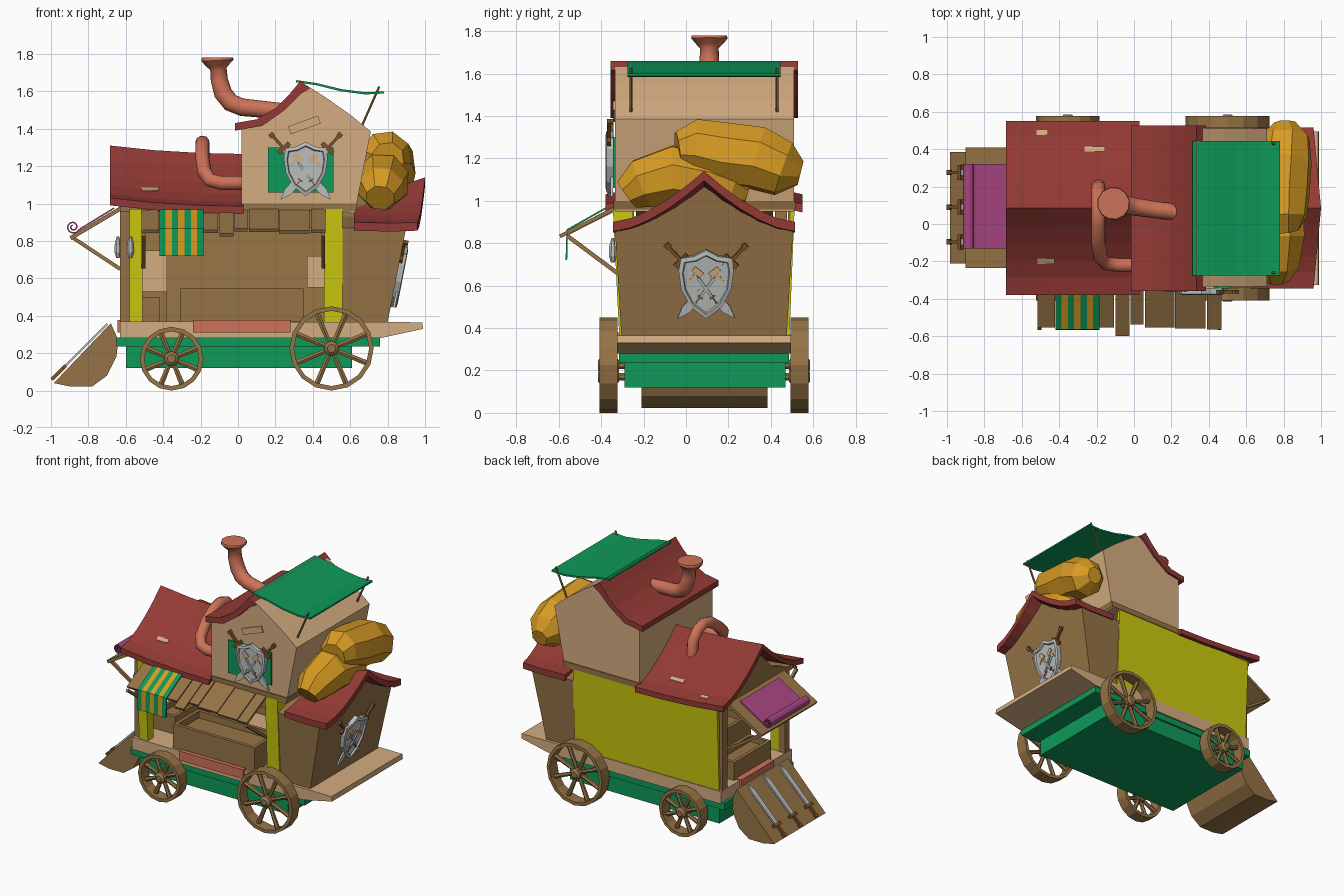
import bpy, bmesh, math
from mathutils import Vector, Matrix

if "Cube" in bpy.data.objects:
    bpy.data.objects.remove(bpy.data.objects["Cube"])

def material(name, r, g, b):
    m = bpy.data.materials.new(name)
    lin = lambda c: (c / 255 / 12.92) if c < 10 else ((c / 255 + 0.055) / 1.055) ** 2.4
    m.diffuse_color = (lin(r), lin(g), lin(b), 1)
    m.use_nodes = True
    m.node_tree.nodes["Principled BSDF"].inputs["Base Color"].default_value = m.diffuse_color
    return m

RED, GREEN = material("roof_red", 148, 58, 53), material("green", 14, 153, 88)
YELLOW, WOOD = material("wall_yellow", 204, 202, 15), material("wood", 150, 116, 70)
TAN, SALMON = material("plaster_tan", 213, 173, 129), material("clay_salmon", 205, 115, 88)
GOLD, SILVER = material("sack_gold", 215, 155, 35), material("silver", 188, 190, 190)
PURPLE, BRONZE = material("cloth_purple", 168, 70, 130), material("hilt_brown", 122, 82, 42)
C = 0.085  # centre line of the wagon body in y

def loft(name, rings, mat, cyc=False, M=None, smooth=False):
    bm = bmesh.new()
    vs = [[bm.verts.new(M @ Vector(p) if M else p) for p in r] for r in rings]
    n, k = len(rings), len(rings[0])
    for i in range(n if cyc else n - 1):
        a, b = vs[i], vs[(i + 1) % n]
        for j in range(k):
            bm.faces.new((a[j], a[(j + 1) % k], b[(j + 1) % k], b[j]))
    if not cyc:
        bm.faces.new(vs[0])
        bm.faces.new(vs[-1])
    bmesh.ops.recalc_face_normals(bm, faces=bm.faces[:])
    me = bpy.data.meshes.new(name)
    bm.to_mesh(me)
    bm.free()
    me.materials.append(mat)
    ob = bpy.data.objects.new(name, me)
    bpy.context.collection.objects.link(ob)
    if smooth:
        bpy.context.view_layer.objects.active = ob
        ob.select_set(True)
        bpy.ops.object.shade_smooth_by_angle(angle=math.radians(50))
        ob.select_set(False)
    return ob

def prism(name, outline, axis, a, b, mat, M=None):
    put = {'x': lambda p, t: (t, p[0], p[1]), 'y': lambda p, t: (p[0], t, p[1]),
           'z': lambda p, t: (p[0], p[1], t)}[axis]
    return loft(name, [[put(p, t) for p in outline] for t in (a, b)], mat, M=M)

def box(name, x0, x1, y0, y1, z0, z1, mat, M=None):
    return prism(name, [(x0, y0), (x1, y0), (x1, y1), (x0, y1)], 'z', z0, z1, mat, M)

def tray(name, x0, x1, y0, y1, z0, z1, rim, depth):
    rect = lambda d, z: [(x0 + d, y0 + d, z), (x1 - d, y0 + d, z), (x1 - d, y1 - d, z), (x0 + d, y1 - d, z)]
    loft(name, [rect(0, z0), rect(0, z1), rect(rim, z1), rect(rim, z1 - depth)], WOOD)

def strip(path, t):  # closed outline of a thin sheet following a 2D path
    off = []
    for i, p in enumerate(path):
        a, b = path[max(i - 1, 0)], path[min(i + 1, len(path) - 1)]
        d = Vector((b[0] - a[0], b[1] - a[1])).normalized()
        off.append((p[0] - d.y * t, p[1] + d.x * t))
    return list(path) + off[::-1]

def tube(name, pts, radii, mat, sides=12, smooth=False):
    pts = [Vector(p) for p in pts]
    if not isinstance(radii, (list, tuple)):
        radii = [radii] * len(pts)
    rings, q, last = [], None, Vector((0, 0, 1))
    for i, p in enumerate(pts):
        t = (pts[min(i + 1, len(pts) - 1)] - pts[max(i - 1, 0)]).normalized()
        turn = last.rotation_difference(t)
        q, last = (turn @ q if q else turn), t
        ang = [2 * math.pi * (j + 0.5) / sides for j in range(sides)]
        rings.append([p + q @ Vector((radii[i] * math.cos(a), radii[i] * math.sin(a), 0)) for a in ang])
    return loft(name, rings, mat, smooth=smooth)

def frame(o, u, v, n):
    M = Matrix((u, v, n)).transposed().to_4x4()
    M.translation = o
    return M

def sword(name, M, a, b, n, w, g=0.04):
    d = Vector(b) - Vector(a)
    L = d.length
    S = M @ Matrix.Translation((a[0], a[1], n)) @ Matrix.Rotation(math.atan2(d.y, d.x), 4, 'Z')
    half = [(0, g * .35), (.05 * L, g * .35), (.05 * L, g * .2), (.2 * L, g * .2), (.2 * L, g), (.25 * L, g)]
    prism(name + "_hilt", half + [(x, -y) for x, y in half[::-1]], 'z', -g * .22, g * .22, BRONZE, S)
    prism(name + "_blade", [(.25 * L, w * .8), (.88 * L, w), (L, 0), (.88 * L, -w), (.25 * L, -w * .8)],
          'z', -.006, .006, SILVER, S)

def shield(name, M, w, h):  # heater shield with crossed swords and hammers
    half = [(0, .5), (.22, .41), (.46, .38), (.5, .2), (.45, -.08), (.28, -.33), (0, -.5)]
    out = half + [(-x, y) for x, y in half[-2:0:-1]]
    ring = lambda s, n: [(x * w * s, y * h * s, n) for x, y in out]
    loft(name, [ring(1, 0), ring(1, .03), ring(.86, .034), ring(.82, .022)], SILVER, M=M)
    for s in (-1, 1):
        sword(name + "_back_sword", M, (s * .19, .19), (-s * .135, -.165), .012 + s * .006, .022)
        sword(name + "_emblem_sword", M, (-s * .05, -.09), (s * .045, .04), .026, .007, .014)
        R = M @ Matrix.Translation((s * .04, .06, .022)) @ Matrix.Rotation(s * .7, 4, 'Z')
        box(name + "_emblem_hammer", -.026, .026, -.014, .014, 0, .008, TAN, R)
        box(name + "_emblem_handle", -.006, .006, -.06, 0, 0, .006, TAN, R)

# chassis and floor
box("chassis_lower", -.60, .61, -.29, .47, .12, .24, GREEN)
box("chassis_upper", -.65, .76, -.315, .485, .235, .285, GREEN)
prism("floor", [(-.63, .28), (.76, .28), (.99, .33), (.985, .365), (-.63, .37)], 'y', -.325, .495, TAN)
box("front_step_panel", -.24, .28, -.34, -.30, .31, .378, SALMON)
box("side_step_panel", -.645, -.60, -.10, .28, .31, .378, SALMON)

# wheels
for x, r, tag in ((-.355, .17, "small"), (.5, .225, "big")):
    tube(tag + "_axle", [(x, -.36, r), (x, .53, r)], .02, WOOD, 8)
    for y in (-.365, .535):
        def at(rad, k, dy, n=16):
            a = 2 * math.pi * k / n
            return (x + rad * math.cos(a), y + dy, r + rad * math.sin(a))
        loft(tag + "_wheel_rim", [[at(r, k, -.043), at(r, k, .043), at(r - .024, k, .043), at(r - .024, k, -.043)]
                                  for k in range(16)], WOOD, cyc=True)
        tube(tag + "_wheel_hub", [(x, y - .05, r), (x, y - .035, r), (x, y + .035, r), (x, y + .05, r)],
             [.022, .04, .04, .022], WOOD, 10)
        for k in range(8):
            tube(tag + "_wheel_spoke", [at(.02, k + .5, 0, 8), at(r - .015, k + .5, 0, 8)], [.013, .017], WOOD, 6)

# walls, posts and interior
prism("back_wall", [(.475, .365), (.488, .365), (.512, .97), (.495, .97)], 'x', -.61, .56, YELLOW)
prism("back_wall_lining", [(.462, .365), (.477, .365), (.497, .97), (.482, .97)], 'x', -.605, .56, WOOD)
for x0, x1 in ((-.58, -.51), (.46, .56)):
    prism("front_post", [(-.315, .365), (-.25, .365), (-.25, .97), (-.345, .97)], 'x', x0, x1, YELLOW)
for y0 in (-.30, .42):
    box("side_post", -.63, -.58, y0, y0 + .055, .365, .98, WOOD)
box("ceiling", -.63, .60, -.335, .50, .955, .99, WOOD)
box("front_header", -.51, .46, -.325, -.30, .87, .96, WOOD)
tray("front_counter", -.31, .35, -.31, -.02, .37, .545, .025, .05)
tray("side_counter", -.60, -.42, -.13, .30, .37, .50, .025, .04)
box("crate", -.52, -.38, .31, .46, .37, .53, WOOD)
box("left_plaster_patch", -.52, -.38, .455, .463, .53, .75, TAN)
box("right_plaster_patch", .37, .46, .455, .463, .55, .72, TAN)
prism("left_gable", [(-.33, .97), (-.10, 1.06), (C, 1.25), (.27, 1.06), (.50, .97)], 'x', -.63, -.60, WOOD)

# rear cabin, leaning outward
gable = [(-.305, .365), (-.335, .87), (-.13, .93), (C, 1.08), (.30, .93), (.505, .87), (.475, .365)]
loft("end_cabin", [[(.555, y, z) for y, z in gable],
                   [(.80 + .196 * (min(z, .95) - .365), y, z) for y, z in gable]], WOOD)

# flared gable roofs
def drop(t):
    return 1 - (1 - abs(t)) ** 1.6

def gable_roof(name, stations, half, t, lean):
    ts = [k / 5 for k in range(-5, 6)]
    rings = []
    for x, ridge, eave in stations:
        top = [(x - lean(x) * abs(s), C + s * half, ridge - (ridge - eave) * drop(s)) for s in ts]
        rings.append(top + [(a, b, c - t) for a, b, c in top[::-1]])
    loft(name, rings, RED)

gable_roof("left_roof", [(-.685, 1.31, 1.03), (-.45, 1.285, 1.005), (-.2, 1.27, .99), (.03, 1.265, .985)],
           .465, .04, lambda x: 0)
gable_roof("end_roof", [(.62, 1.05, .90), (.82, 1.08, .895), (1.0, 1.14, .90)], .43, .045,
           lambda x: .04 if x > .9 else 0)
for x, t, w in ((-.21, .68, .055), (-.49, .87, .03), (-.47, -.61, .045)):  # bare spots on the roof
    z = lambda s: 1.278 + (-.3 - x) * .06 - .28 * drop(s) + .004
    loft("roof_patch", [[(x + e * w, C + (t + d) * .465, z(t + d) + h) for e, d, h in
                         ((-1, -.03, 0), (-1, .03, 0), (-1, .03, .005), (-1, -.03, .005))],
                        [(x + w, C + (t + d) * .465, z(t + d) + h) for d, h in
                         ((-.03, 0), (.03, 0), (.03, .005), (-.03, .005))]], TAN)

# tower with its one-sided roof
prism("tower", [(.02, .95), (.625, .95), (.71, 1.385), (.6, 1.475), (.48, 1.56), (.37, 1.63), (.30, 1.56),
                (.23, 1.49), (.13, 1.43), (.02, 1.40)], 'y', -.335, .51, TAN)
prism("tower_trim", [(.01, .96), (.63, .96), (.64, 1.0), (.01, 1.0)], 'y', -.342, .517, WOOD)
prism("tower_roof", [(-.015, 1.43), (.10, 1.45), (.20, 1.51), (.28, 1.59), (.335, 1.658), (.385, 1.615),
                     (.34, 1.59), (.25, 1.50), (.13, 1.415), (-.015, 1.39)], 'y', -.357, .527, RED)
box("window_cloth", .16, .51, -.345, -.335, 1.06, 1.30, GREEN)
box("tower_plank", -.085, .085, -.022, .022, 0, .009, TAN,
    frame((.355, -.335, 1.42), (.94, 0, .34), (-.34, 0, .94), (0, -1, 0)))
shield("front_shield", frame((.362, -.345, 1.185), (1, 0, 0), (0, 0, 1), (0, -1, 0)), .235, .29)
shield("end_shield", frame((.848, .095, .61), (0, 1, 0), (.192, 0, .981), (.981, 0, -.192)), .26, .33)

# green canopy on the tower
prism("canopy", strip([(.31, 1.648), (.42, 1.632), (.55, 1.60), (.68, 1.583), (.78, 1.588)], .012),
      'y', -.275, .445, GREEN)
for y in (-.26, .43):
    tube("canopy_pole", [(.66, y, 1.41), (.755, y, 1.625)], .007, WOOD, 6)

# stove pipes
tube("tall_chimney", [(.26, .06, 1.49), (.12, .075, 1.505), (.02, .09, 1.515), (-.04, .10, 1.54), (-.08, .11, 1.59),
                      (-.10, .11, 1.66), (-.105, .11, 1.72), (-.108, .11, 1.735), (-.11, .11, 1.765),
                      (-.11, .11, 1.78)], [.045, .046, .048, .05, .05, .047, .045, .06, .088, .085], SALMON, 12, True)
tube("roof_pipe", [(.04, -.22, 1.11), (-.09, -.22, 1.11), (-.15, -.21, 1.125), (-.18, -.175, 1.17),
                   (-.19, -.10, 1.24), (-.19, -.01, 1.305), (-.19, .07, 1.325), (-.19, .14, 1.30),
                   (-.19, .19, 1.24), (-.19, .20, 1.12)], .038, SALMON, 12, True)

# sacks on the end roof
tube("upper_sack", [(.80, -.04, 1.24), (.79, .04, 1.25), (.79, .18, 1.22), (.80, .34, 1.20), (.81, .46, 1.15),
                    (.81, .54, 1.13)], [.09, .14, .155, .155, .135, .06], GOLD, 8)
tube("lower_sack", [(.76, -.28, 1.03), (.765, -.21, 1.08), (.77, -.06, 1.12), (.77, .10, 1.09), (.77, .22, 1.05),
                    (.77, .29, 1.03)], [.08, .125, .15, .14, .12, .06], GOLD, 8)

# front awning of staggered planks, with striped cloth
for i, (x0, x1, y1) in enumerate(((-.515, -.42, -.545), (-.42, -.26, -.55), (-.26, -.105, -.545), (-.10, -.02, -.59),
                                  (-.02, .055, -.53), (.06, .22, -.545), (.22, .385, -.55), (.39, .47, -.557))):
    lift = .004 * (i % 2)
    prism("awning_plank", strip([(y1, .95 + (y1 + .34) * .52 + lift), (-.335, .95 + lift)], .018), 'x', x0, x1 - .003, WOOD)
for x in (-.505, .455):
    tube("awning_brace", [(x, -.325, .66), (x, -.56, .835)], .014, WOOD, 4)
for i in range(7):
    x = -.42 + i * .0335
    prism("cloth_stripe", strip([(-.56, .72), (-.557, .86), (-.335, .985)], .008), 'x', x, x + .0335,
          (GREEN, GOLD)[i % 2])

# left awning with rolled cloth
prism("side_awning", strip([(-.89, .805), (-.62, .965)], .022), 'y', -.235, .41, WOOD)
for y in (-.21, .385):
    tube("side_awning_brace", [(-.88, y, .815), (-.63, y, .65)], .014, WOOD, 4)
roll = [(-.882 + (.04 - .0016 * k) * math.cos(-.5 - k * .6), .875 + (.04 - .0016 * k) * math.sin(-.5 - k * .6))
        for k in range(18)]
prism("purple_cloth", strip([(-.66, .972), (-.84, .862)] + roll, -.008), 'y', -.13, .32, PURPLE)

# tipped tray of swords on the left end
prism("sword_tray", [(-.985, .04), (-.90, .022), (-.78, .022), (-.70, .08), (-.65, .18), (-.64, .27), (-.68, .36)],
      'y', -.21, .385, WOOD)
slope = frame((-.835, .09, .203), (0, -1, 0), (.7071, 0, .7071), (-.7071, 0, .7071))
for u in (-.185, 0, .185):
    sword("tray_sword", slope, (u, -.215), (u, .205), .012, .02)

# small blades hung on the corner post
for x, y in ((-.575, -.345), (-.642, -.27)):
    tube("hanging_blade", [(x, y, .71), (x, y, .74), (x, y, .79), (x, y, .825)], [.01, .02, .018, .006], SILVER, 8)
